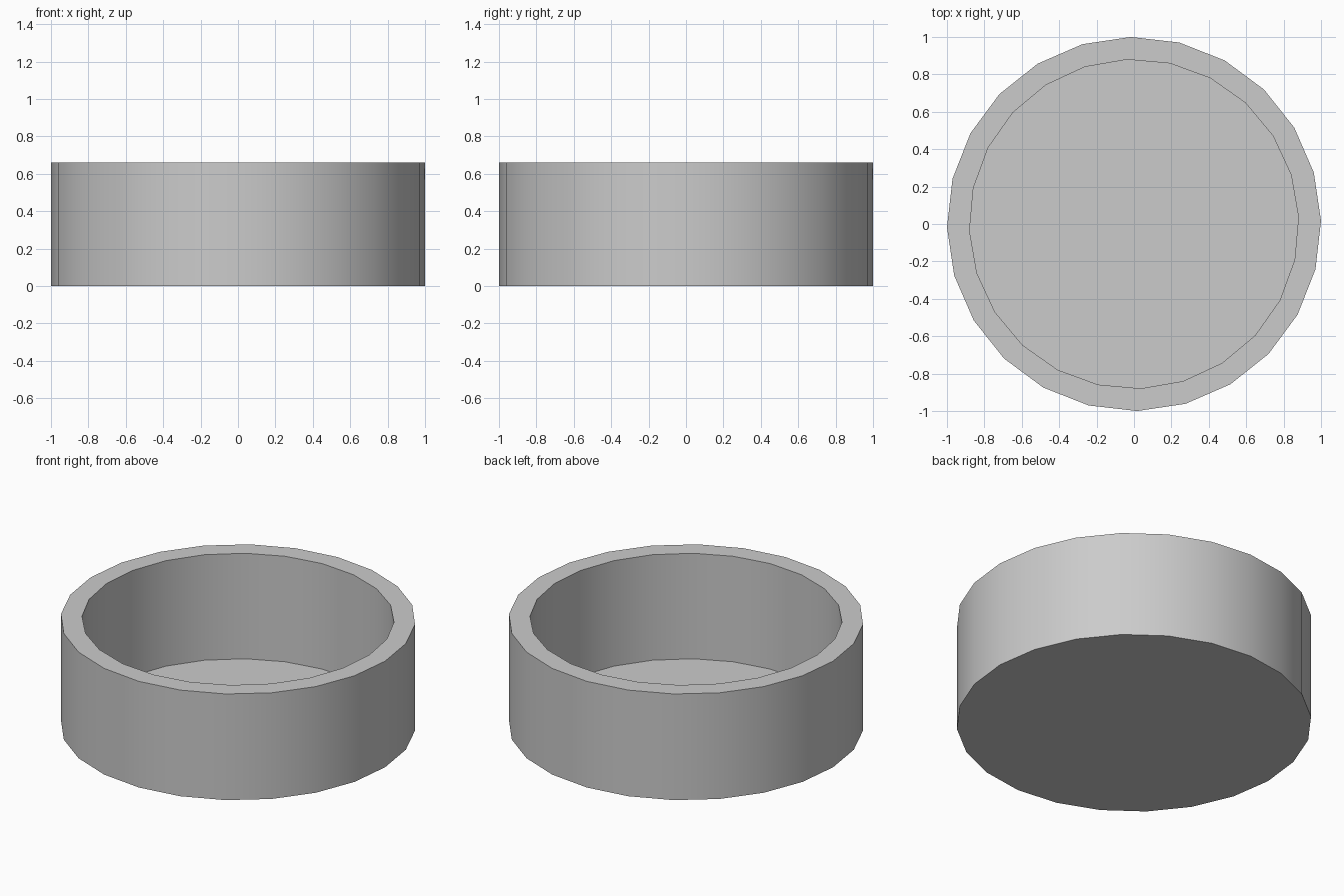
import bpy, bmesh
from math import cos, sin, radians, tau

if "Cube" in bpy.data.objects:
    bpy.data.objects.remove(bpy.data.objects["Cube"])

SIDES = 24
HEIGHT = 0.66
FLOOR = 0.004          # very thin base plate
OUTER, INNER = (1.0, radians(1.0)), (0.88, radians(2.4))   # radius, turn


def ring(bm, shape, z):
    radius, turn = shape
    return [bm.verts.new((radius * cos(turn + tau * i / SIDES),
                          radius * sin(turn + tau * i / SIDES), z))
            for i in range(SIDES)]


def bridge(bm, a, b):
    for i in range(SIDES):
        j = (i + 1) % SIDES
        bm.faces.new((a[i], a[j], b[j], b[i]))


# Round open tray: outer wall, rim, inner wall, floor and underside
bm = bmesh.new()
rings = [ring(bm, OUTER, 0), ring(bm, OUTER, HEIGHT),
         ring(bm, INNER, HEIGHT), ring(bm, INNER, FLOOR)]
for lower, upper in zip(rings, rings[1:]):
    bridge(bm, lower, upper)
bm.faces.new(rings[3])
bm.faces.new(rings[0][::-1])
bmesh.ops.recalc_face_normals(bm, faces=bm.faces)

mesh = bpy.data.meshes.new("round_tray")
bm.to_mesh(mesh)
bm.free()
tray = bpy.data.objects.new("round_tray", mesh)
bpy.context.collection.objects.link(tray)

# Smooth walls, sharp rim and floor edges
bpy.context.view_layer.objects.active = tray
tray.select_set(True)
bpy.ops.object.shade_smooth_by_angle(angle=radians(30))
